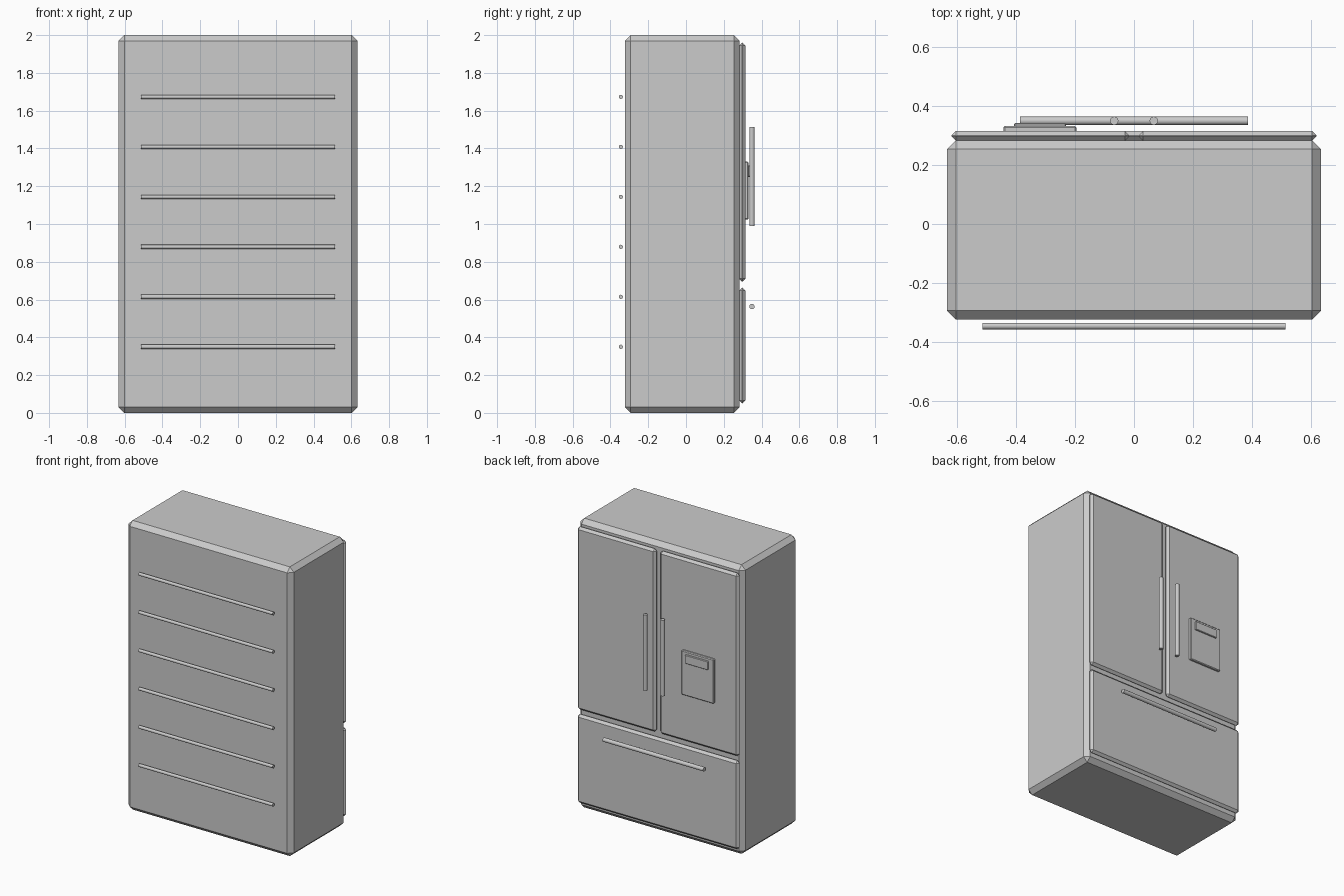
import bpy
import math

default_cube = bpy.data.objects.get("Cube")
if default_cube:
    bpy.data.objects.remove(default_cube, do_unlink=True)

grey = bpy.data.materials.new("appliance grey")
grey.use_nodes = True
colour = (0.6, 0.6, 0.6, 1.0)
grey.diffuse_color = colour
grey.node_tree.nodes["Principled BSDF"].inputs["Base Color"].default_value = colour


def panel(name, low, high, chamfer):
    """Box between two corners with flat chamfered edges."""
    bpy.ops.mesh.primitive_cube_add(
        size=1, location=[(a + b) / 2 for a, b in zip(low, high)])
    obj = bpy.context.object
    obj.name = name
    obj.scale = [b - a for a, b in zip(low, high)]
    bpy.ops.object.transform_apply(location=False, rotation=False, scale=True)
    bevel = obj.modifiers.new("chamfer", "BEVEL")
    bevel.width = chamfer
    bevel.segments = 1
    obj.data.materials.append(grey)
    return obj


def rod(name, centre, radius, length, upright=False):
    """Round bar, upright or lying along x."""
    turn = (0, 0, 0) if upright else (0, math.pi / 2, 0)
    bpy.ops.mesh.primitive_cylinder_add(
        vertices=32, radius=radius, depth=length, location=centre, rotation=turn)
    obj = bpy.context.object
    obj.name = name
    obj.data.materials.append(grey)
    bpy.ops.object.shade_smooth_by_angle(angle=math.radians(40))
    return obj


# Cabinet
panel("cabinet", (-0.632, -0.323, 0), (0.632, 0.283, 2), 0.03)

# Paired upper doors and their handles
for side, sign in (("left", 1), ("right", -1)):
    inner, outer = sorted((sign * 0.015, sign * 0.618))
    panel(side + "_door", (inner, 0.281, 0.695), (outer, 0.315, 1.96), 0.016)
    rod(side + "_door_handle", (sign * 0.067, 0.349, 1.252), 0.014, 0.525, True)

# Bottom drawer
panel("drawer", (-0.618, 0.281, 0.05), (0.618, 0.315, 0.663), 0.016)
rod("drawer_handle", (0, 0.349, 0.563), 0.014, 0.77)

# Dispenser on the right door
panel("dispenser", (-0.442, 0.31, 1.023), (-0.195, 0.331, 1.33), 0.005)
panel("dispenser_display", (-0.405, 0.325, 1.25), (-0.23, 0.341, 1.31), 0.003)

# Row of slim bars on the opposite face
for i in range(6):
    rod("bar_%d" % (i + 1), (0, -0.345, 0.35 + i * 0.2646), 0.011, 1.026)
